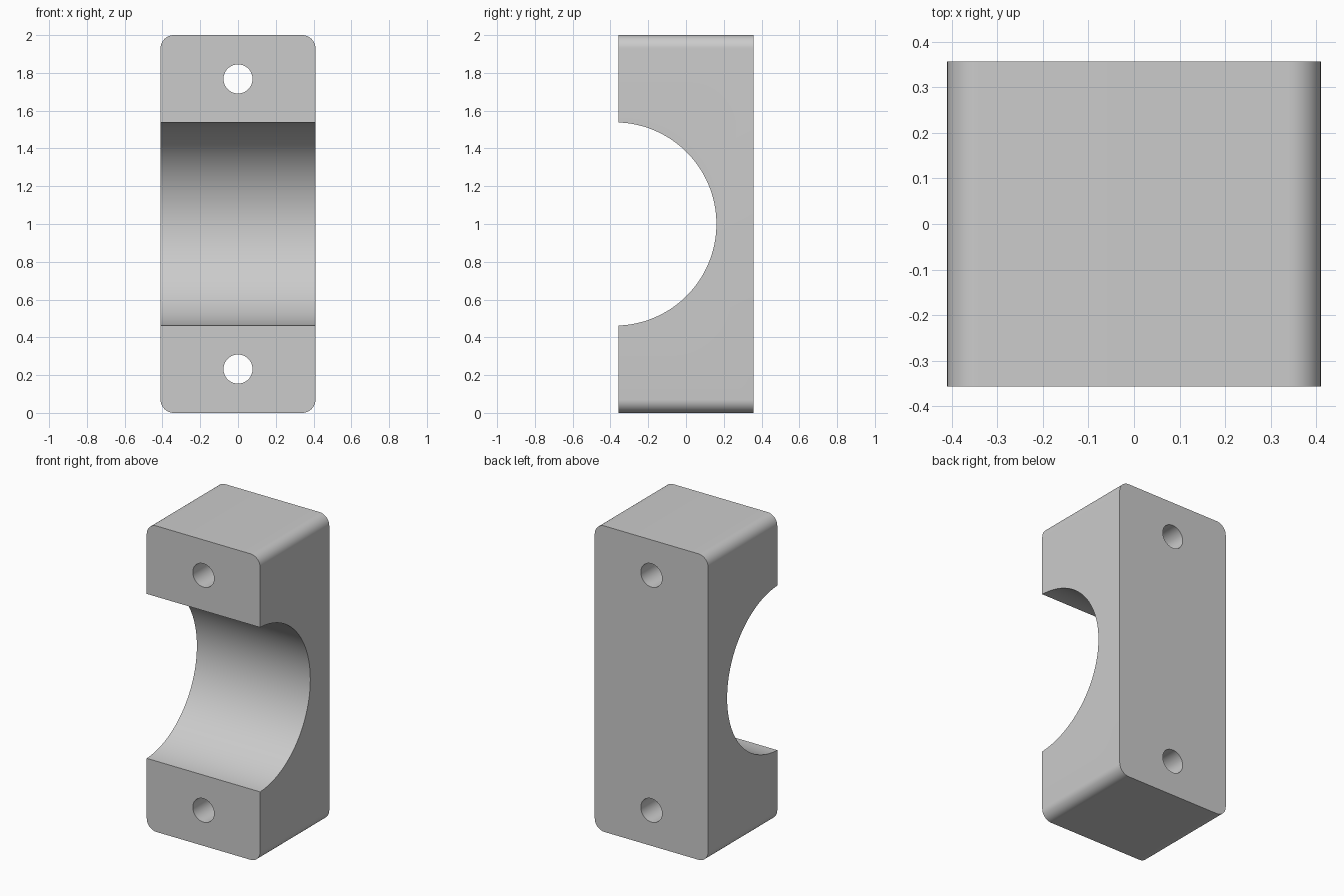
import bpy, bmesh, math
from mathutils import Matrix

if "Cube" in bpy.data.objects:
    bpy.data.objects.remove(bpy.data.objects["Cube"])

HALF_WIDTH, HALF_DEPTH, HEIGHT = 0.41, 0.357, 2.0
CORNER = 0.07
BORE_RADIUS, BORE_Y = 0.538, -0.377
HOLE_RADIUS, HOLE_OFFSET = 0.077, 0.768

grey = bpy.data.materials.new("plain grey")
grey.use_nodes = True
grey.diffuse_color = (0.6, 0.6, 0.6, 1)
grey.node_tree.nodes["Principled BSDF"].inputs["Base Color"].default_value = grey.diffuse_color


def finish(name, bm):
    mesh = bpy.data.meshes.new(name)
    bm.to_mesh(mesh)
    bm.free()
    mesh.materials.append(grey)
    obj = bpy.data.objects.new(name, mesh)
    bpy.context.collection.objects.link(obj)
    return obj


def cylinder_cutter(name, radius, length, axis, location, sides):
    bm = bmesh.new()
    turn = Matrix.Rotation(math.pi / 2, 4, axis)
    bmesh.ops.create_cone(bm, cap_ends=True, segments=sides, radius1=radius,
                          radius2=radius, depth=length,
                          matrix=Matrix.Translation(location) @ turn)
    obj = finish(name, bm)
    obj.hide_render = True
    return obj


# Block with its four long edges rounded
bm = bmesh.new()
bmesh.ops.create_cube(bm, size=1, matrix=Matrix.Translation((0, 0, HEIGHT / 2))
                      @ Matrix.Diagonal((2 * HALF_WIDTH, 2 * HALF_DEPTH, HEIGHT, 1)))
long_edges = [e for e in bm.edges if abs(e.verts[0].co.y - e.verts[1].co.y) > 0.1]
bmesh.ops.bevel(bm, geom=long_edges, offset=CORNER, segments=12, profile=0.5, affect='EDGES')
block = finish("clamp_block", bm)

# Half-round bore across the front, and two bolt holes through the block
cutters = [cylinder_cutter("bore_cutter", BORE_RADIUS, 2, 'Y', (0, BORE_Y, HEIGHT / 2), 128)]
for side, label in ((-1, "lower"), (1, "upper")):
    cutters.append(cylinder_cutter(label + "_hole_cutter", HOLE_RADIUS, 2, 'X',
                                   (0, 0, HEIGHT / 2 + side * HOLE_OFFSET), 48))

bpy.ops.object.select_all(action='DESELECT')
block.select_set(True)
bpy.context.view_layer.objects.active = block
for cutter in cutters:
    cut = block.modifiers.new(cutter.name, 'BOOLEAN')
    cut.operation = 'DIFFERENCE'
    cut.solver = 'EXACT'
    cut.object = cutter
    bpy.ops.object.modifier_apply(modifier=cut.name)
    bpy.data.objects.remove(cutter)

bpy.ops.object.shade_smooth_by_angle(angle=math.radians(30))
